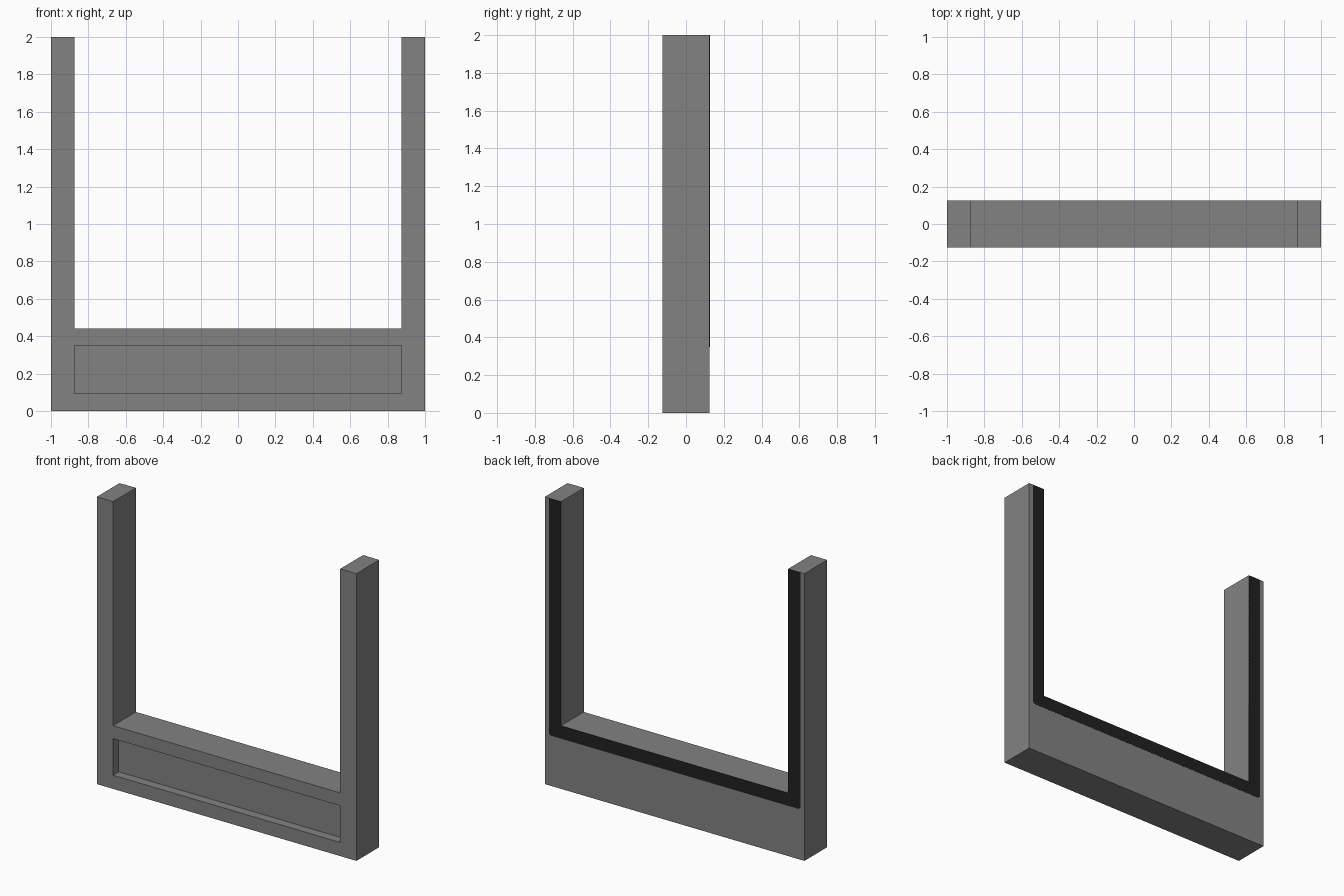
import bpy, bmesh, math

cube = bpy.data.objects.get("Cube")
if cube:
    bpy.data.objects.remove(cube, do_unlink=True)


def material(name, rgb):
    m = bpy.data.materials.new(name)
    m.use_nodes = True
    m.diffuse_color = (*rgb, 1)
    bsdf = next(n for n in m.node_tree.nodes if n.type == 'BSDF_PRINCIPLED')
    bsdf.inputs["Base Color"].default_value = (*rgb, 1)
    return m


grey = material("mid grey", (0.225, 0.225, 0.225))
black = material("seal black", (0.015, 0.015, 0.015))


def extrude_profile(name, points, y0, y1, mat):
    """Closed prism from an x-z outline, running from y0 to y1."""
    bm = bmesh.new()
    face = bm.faces.new([bm.verts.new((x, y0, z)) for x, z in points])
    ext = bmesh.ops.extrude_face_region(bm, geom=[face])["geom"]
    bmesh.ops.translate(bm, vec=(0, y1 - y0, 0),
                        verts=[v for v in ext if isinstance(v, bmesh.types.BMVert)])
    bmesh.ops.recalc_face_normals(bm, faces=bm.faces)
    me = bpy.data.meshes.new(name)
    bm.to_mesh(me)
    bm.free()
    me.materials.append(mat)
    ob = bpy.data.objects.new(name, me)
    bpy.context.collection.objects.link(ob)
    return ob


def mirrored(half):
    """Outline from its right half, listed from bottom to top to inside."""
    return half + [(-x, z) for x, z in reversed(half)]


HALF, INNER, TOP, RAIL, DEPTH = 1.0, 0.875, 2.0, 0.44, 0.125

# U-shaped frame: two posts joined by the bottom rail
frame = extrude_profile("frame", mirrored([(HALF, 0), (HALF, TOP), (INNER, TOP), (INNER, RAIL)]),
                        -DEPTH, DEPTH, grey)

# Shallow rectangular recess in the front of the rail
cutter = extrude_profile("recess_cutter", mirrored([(INNER, 0.095), (INNER, 0.35)]),
                         -DEPTH - 0.1, -DEPTH + 0.0625, grey)
cutter.hide_render = True
mod = frame.modifiers.new("recess", 'BOOLEAN')
mod.operation = 'DIFFERENCE'
mod.solver = 'EXACT'
mod.object = cutter
bpy.context.view_layer.objects.active = frame
bpy.ops.object.modifier_apply(modifier=mod.name)
bpy.data.objects.remove(cutter, do_unlink=True)

# Black seal strip on the back, with small rounded lower corners
SEAL_X, SEAL_Z, R = 0.969, 0.35, 0.02
corner = [(SEAL_X - R + R * math.sin(a), SEAL_Z + R - R * math.cos(a))
          for a in (i * math.pi / 8 for i in range(5))]
extrude_profile("back_seal", mirrored(corner + [(SEAL_X, TOP), (INNER, TOP), (INNER, RAIL)]),
                DEPTH - 0.001, DEPTH + 0.001, black)
